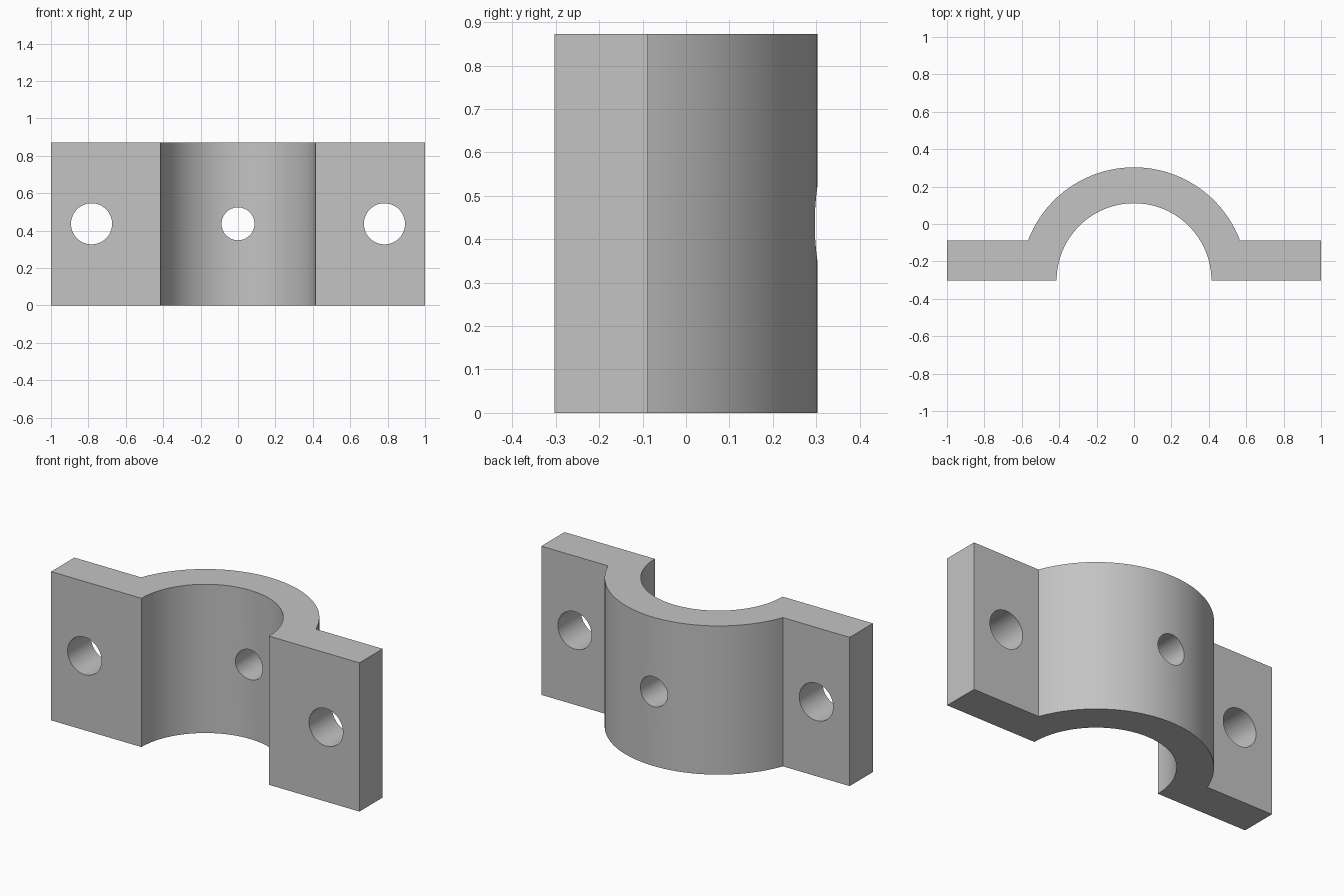
import bpy, bmesh
from math import sin, cos, pi, asin, sqrt

cube = bpy.data.objects.get("Cube")
if cube:
    bpy.data.objects.remove(cube, do_unlink=True)

HEIGHT = 0.872
FRONT = -0.303            # front plane, also the axis of the saddle
FLANGE_BACK = -0.088
R_OUT, R_IN = 0.606, 0.414
SEGMENTS = 64

steel = bpy.data.materials.new("grey steel")
steel.use_nodes = True
grey = (0.55, 0.55, 0.55, 1)
steel.diffuse_color = grey
steel.node_tree.nodes["Principled BSDF"].inputs["Base Color"].default_value = grey


def arc(radius, start, end):
    """Points on a circle about the saddle axis."""
    angles = [start + (end - start) * i / SEGMENTS for i in range(SEGMENTS + 1)]
    return [(radius * cos(a), FRONT + radius * sin(a)) for a in angles]


def add_object(name, bm):
    mesh = bpy.data.meshes.new(name)
    bmesh.ops.recalc_face_normals(bm, faces=bm.faces)
    bm.to_mesh(mesh)
    bm.free()
    mesh.materials.append(steel)
    obj = bpy.data.objects.new(name, mesh)
    bpy.context.collection.objects.link(obj)
    return obj


# Clamp half: flanges and saddle as one extruded profile
meet = asin((FLANGE_BACK - FRONT) / R_OUT)
profile = ([(1, FRONT), (1, FLANGE_BACK)] + arc(R_OUT, meet, pi - meet)
           + [(-1, FLANGE_BACK), (-1, FRONT)] + arc(R_IN, pi, 0))
bm = bmesh.new()
base = bm.faces.new([bm.verts.new((x, y, 0)) for x, y in profile])
up = bmesh.ops.extrude_face_region(bm, geom=[base])
bmesh.ops.translate(bm, vec=(0, 0, HEIGHT),
                    verts=[v for v in up["geom"] if isinstance(v, bmesh.types.BMVert)])
clamp = add_object("clamp_half", bm)

# Drilled holes: two bolt holes and one in the middle of the saddle
for name, x, radius in (("left_bolt_hole", 0.783, 0.11),
                        ("right_bolt_hole", -0.783, 0.11),
                        ("saddle_hole", 0, 0.088)):
    bm = bmesh.new()
    bmesh.ops.create_cone(bm, cap_ends=True, segments=48,
                          radius1=radius, radius2=radius, depth=2)
    for v in bm.verts:
        v.co = (v.co.x + x, v.co.z, v.co.y + HEIGHT / 2)
    cutter = add_object(name + "_cutter", bm)
    cutter.hide_render = True
    cutter.hide_viewport = True
    cut = clamp.modifiers.new(name, 'BOOLEAN')
    cut.operation = 'DIFFERENCE'
    cut.solver = 'EXACT'
    cut.object = cutter

# Apply the holes, remove the cutters and smooth the curved walls
bpy.context.view_layer.update()
graph = bpy.context.evaluated_depsgraph_get()
drilled = bpy.data.meshes.new_from_object(clamp.evaluated_get(graph))
cutters = [m.object for m in clamp.modifiers]
clamp.modifiers.clear()
clamp.data = drilled
for cutter in cutters:
    bpy.data.objects.remove(cutter, do_unlink=True)

bpy.ops.object.select_all(action='DESELECT')
clamp.select_set(True)
bpy.context.view_layer.objects.active = clamp
bpy.ops.object.shade_smooth_by_angle(angle=pi / 9)
